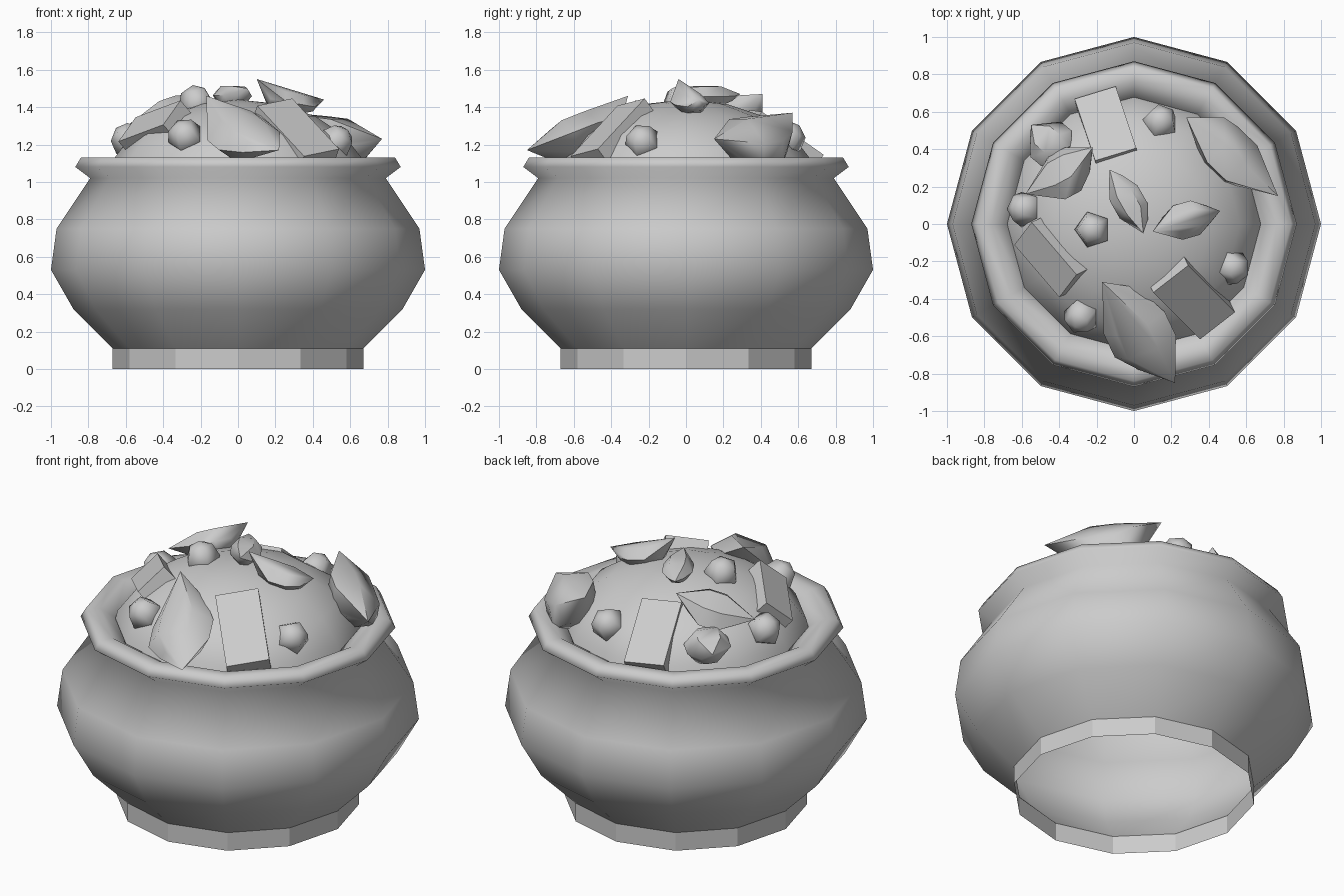
import bpy, bmesh, math
from mathutils import Vector, Matrix

cube = bpy.data.objects.get("Cube")
if cube:
    bpy.data.objects.remove(cube, do_unlink=True)

stone = bpy.data.materials.new("plain_grey")
stone.use_nodes = True
GREY = (0.6, 0.6, 0.6, 1)
stone.diffuse_color = GREY
stone.node_tree.nodes["Principled BSDF"].inputs["Base Color"].default_value = GREY

MOUND_Z, MOUND_R, MOUND_H = 0.98, 0.7, 0.46


def finish(name, bm, angle=None):
    """Turn a bmesh into a shaded object."""
    mesh = bpy.data.meshes.new(name)
    bmesh.ops.recalc_face_normals(bm, faces=bm.faces)
    bm.to_mesh(mesh)
    bm.free()
    obj = bpy.data.objects.new(name, mesh)
    bpy.context.collection.objects.link(obj)
    mesh.materials.append(stone)
    if angle:
        bpy.ops.object.select_all(action='DESELECT')
        obj.select_set(True)
        bpy.context.view_layer.objects.active = obj
        bpy.ops.object.shade_smooth_by_angle(angle=math.radians(angle))


def lathe(name, profile, angle=None, sides=12):
    """Spin (radius, height) points around the z axis."""
    bm = bmesh.new()
    verts = [bm.verts.new((r, 0, z)) for r, z in profile]
    edges = [bm.edges.new(pair) for pair in zip(verts, verts[1:])]
    bmesh.ops.spin(bm, geom=verts + edges, cent=(0, 0, 0), axis=(0, 0, 1),
                   angle=math.tau, steps=sides)
    bmesh.ops.remove_doubles(bm, verts=bm.verts, dist=0.0005)
    finish(name, bm, angle)


def mound_normal(x, y, z):
    return Vector((x / MOUND_R**2, y / MOUND_R**2, (z - MOUND_Z) / MOUND_H**2)).normalized()


def frame(origin, along, up):
    """Matrix whose x runs along, and z leans towards up."""
    x = along.normalized()
    y = up.cross(x).normalized()
    rot = Matrix((x, y, x.cross(y))).transposed()
    return Matrix.Translation(origin) @ rot.to_4x4()


def nugget(name, x, y, z, radius=0.1):
    """Five-sided rounded pebble with its pole facing outwards."""
    bm = bmesh.new()
    up = mound_normal(x, y, z)
    mat = frame(Vector((x, y, z)), up.cross(Vector((1, 0, 0))), up)
    bmesh.ops.create_uvsphere(bm, u_segments=5, v_segments=4, radius=radius, matrix=mat)
    finish(name, bm, 75)


def slab(name, start, end, width, thick, up):
    """Brick lying between two points, its top face turned to up."""
    start, end = Vector(start), Vector(end)
    bm = bmesh.new()
    mat = frame((start + end) / 2, end - start, Vector(up))
    size = Matrix.Diagonal(((end - start).length, width, thick, 1))
    bmesh.ops.create_cube(bm, size=1, matrix=mat @ size)
    finish(name, bm)


def shard(name, start, end, width, thick, tips):
    """Chunky crystal between two points, drawn out to sharp tips."""
    start, end = Vector(start), Vector(end)
    mat = frame(start, end - start, mound_normal(*((start + end) / 2)))
    length = (end - start).length
    bm = bmesh.new()
    for t, w in ((0.08, 0.5), (0.33, 1), (0.66, 1), (0.92, 0.5)):
        for i in range(6):
            a = math.tau * i / 6
            bm.verts.new(mat @ Vector((t * length, math.cos(a) * w * width / 2,
                                       math.sin(a) * w * thick / 2)))
    for tip in tips:
        bm.verts.new(tip)
    result = bmesh.ops.convex_hull(bm, input=bm.verts)
    inside = {g for g in result["geom_interior"] if isinstance(g, bmesh.types.BMVert)}
    bmesh.ops.delete(bm, geom=list(inside), context='VERTS')
    finish(name, bm, 45)


# Open-bottomed pot with its rolled rim
lathe("pot", [(0.67, 0.11), (0.88, 0.32), (1, 0.53), (0.97, 0.75), (0.79, 1.02),
              (0.87, 1.08), (0.84, 1.13), (0.76, 1.13), (0.68, 1.08), (0.66, 1.0)], 120)
# Open foot ring
lathe("foot_ring", [(0.67, 0), (0.67, 0.11)])
# Mound filling the pot
lathe("mound", [(MOUND_R * math.cos(a), MOUND_Z + MOUND_H * math.sin(a))
                for a in (math.pi / 2 * i / 5 for i in range(6))], 60)

# Bricks
slab("back_brick", (-0.09, 0.34, 1.33), (-0.2, 0.67, 1.1), 0.23, 0.12, (-0.15, 0.6, 0.8))
slab("right_brick", (0.18, -0.26, 1.38), (0.43, -0.51, 1.11), 0.24, 0.12, (0.4, -0.7, 0.7))
slab("left_brick", (-0.55, -0.03, 1.23), (-0.31, -0.31, 1.32), 0.2, 0.14, (-0.62, -0.3, 0.72))

# Large and small shards
shard("front_shard", (0.12, -0.78, 1.17), (-0.06, -0.4, 1.32), 0.36, 0.22,
      [(0.22, -0.85, 1.17), (-0.17, -0.31, 1.46), (0.02, -0.34, 1.35)])
shard("back_left_shard", (0.36, 0.52, 1.23), (0.67, 0.22, 1.19), 0.35, 0.24,
      [(0.77, 0.15, 1.23), (0.28, 0.57, 1.37), (0.48, 0.57, 1.27)])
shard("back_right_shard", (-0.24, 0.34, 1.4), (-0.5, 0.2, 1.31), 0.27, 0.17,
      [(-0.58, 0.16, 1.31), (-0.22, 0.41, 1.47)])
shard("rear_shard", (-0.36, 0.36, 1.26), (-0.53, 0.5, 1.18), 0.25, 0.2,
      [(-0.55, 0.53, 1.23)])
shard("top_shard", (0.05, -0.02, 1.46), (-0.11, 0.26, 1.46), 0.17, 0.12,
      [(0.05, -0.05, 1.5), (-0.13, 0.29, 1.47)])
shard("side_shard", (0.42, 0.06, 1.4), (0.14, -0.02, 1.45), 0.19, 0.12,
      [(0.1, -0.04, 1.55), (0.46, 0.07, 1.44)])

# Pebbles
for i, spot in enumerate([(-0.22, -0.03, 1.42), (-0.58, 0.08, 1.22), (-0.28, -0.49, 1.24),
                          (0.52, -0.23, 1.21), (0.14, 0.54, 1.23)]):
    nugget("pebble_%d" % (i + 1), *spot)
